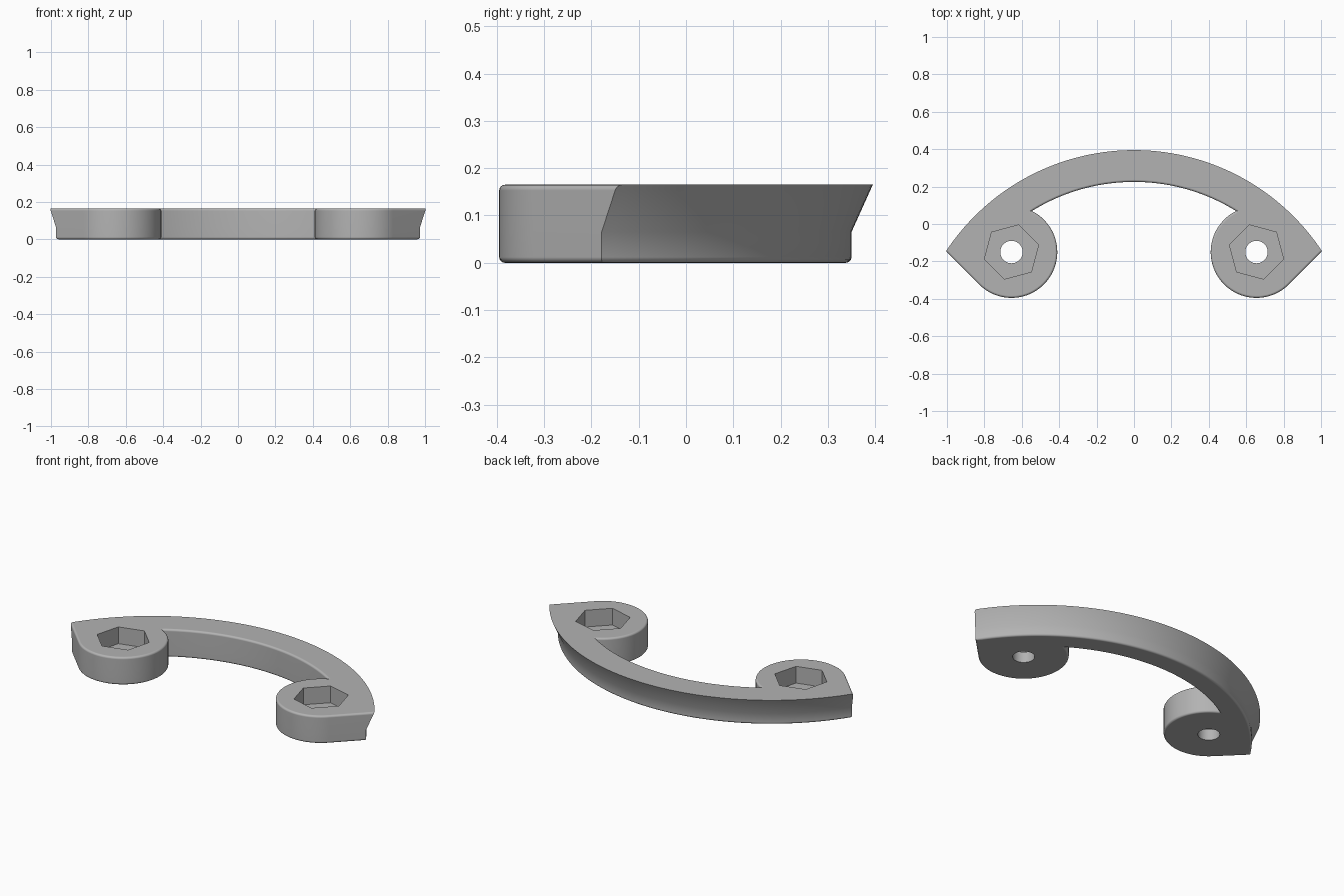
import bpy, bmesh
from math import pi, sin, cos, acos, atan2, sqrt, radians
from mathutils import Vector

cube = bpy.data.objects.get("Cube")
if cube:
    bpy.data.objects.remove(cube, do_unlink=True)

HEIGHT, LIP, OVERHANG, FILLET = 0.165, 0.065, 0.045, 0.012
ARC = Vector((0, -0.81))         # shared centre of both arcs of the grip
R_OUT, R_IN = 1.205, 1.035
BOSS, R_BOSS = Vector((0.655, -0.15)), 0.245

grey = bpy.data.materials.new("grey plastic")
grey.use_nodes = True
colour = (0.45, 0.45, 0.45, 1)
grey.diffuse_color = colour
grey.node_tree.nodes["Principled BSDF"].inputs["Base Color"].default_value = colour


def arc(centre, r, a0, a1, n):
    return [centre + r * Vector((cos(a0 + (a1 - a0) * k / n), sin(a0 + (a1 - a0) * k / n)))
            for k in range(n + 1)]


def outline(out_inset, in_inset):
    """Closed outline: outer arc, pointed tips, round bosses, inner arc."""
    ro, ri, rb = R_OUT - out_inset, R_IN + in_inset, R_BOSS - in_inset
    # corner where the boss meets the inner arc
    to_arc = ARC - BOSS
    d = to_arc.length
    corner = atan2(to_arc.y, to_arc.x) + 2 * pi - acos((rb * rb + d * d - ri * ri) / (2 * rb * d))
    v = BOSS + rb * Vector((cos(corner), sin(corner))) - ARC
    inner = arc(ARC, ri, pi / 2, atan2(v.y, v.x), 24)
    boss = arc(BOSS, rb, corner, radians(315), 40)
    # tip where the straight flank meets the outer arc
    flank = Vector((1, 1)).normalized()
    p = boss[-1] - ARC
    b = p.dot(flank)
    tip = p + flank * (-b + sqrt(b * b - p.length_squared + ro * ro))
    outer = arc(ARC, ro, atan2(tip.y, tip.x), pi / 2, 40)
    half = inner + boss[1:] + outer
    return half + [Vector((-q.x, q.y)) for q in reversed(half[1:-1])]


# Layers from bottom to top: height, outer inset, inner inset
steps = [k * pi / 8 for k in range(5)]
layers = [(FILLET * (1 - sin(t)), OVERHANG + FILLET * (1 - cos(t)), FILLET * (1 - cos(t)))
          for t in reversed(steps)]
layers.append((LIP, OVERHANG, 0))
for t in steps:
    z = HEIGHT - FILLET * (1 - sin(t))
    layers.append((z, OVERHANG * (HEIGHT - z) / (HEIGHT - LIP), FILLET * (1 - cos(t))))

# Handle body: skin the layers and cap both ends
bm = bmesh.new()
rings = [[bm.verts.new((p.x, p.y, z)) for p in outline(o, i)] for z, o, i in layers]
for low, high in zip(rings, rings[1:]):
    for k in range(len(low)):
        j = (k + 1) % len(low)
        bm.faces.new((low[k], low[j], high[j], high[k]))
bm.faces.new(rings[0])
bm.faces.new(rings[-1])
bmesh.ops.recalc_face_normals(bm, faces=bm.faces)
mesh = bpy.data.meshes.new("handle")
bm.to_mesh(mesh)
bm.free()
mesh.materials.append(grey)
handle = bpy.data.objects.new("handle", mesh)
bpy.context.collection.objects.link(handle)


def cut(name, sides, radius, x, z0, z1, turn):
    """Cut a straight hole into the handle."""
    bpy.ops.mesh.primitive_cylinder_add(vertices=sides, radius=radius, depth=z1 - z0,
                                        location=(x, BOSS.y, (z0 + z1) / 2), rotation=(0, 0, turn))
    cutter = bpy.context.object
    cutter.name = name
    cutter.hide_render = True
    cutter.data.materials.append(grey)
    mod = handle.modifiers.new(name, 'BOOLEAN')
    mod.operation, mod.solver, mod.object = 'DIFFERENCE', 'EXACT', cutter
    bpy.context.view_layer.objects.active = handle
    bpy.ops.object.modifier_apply(modifier=name)
    bpy.data.objects.remove(cutter, do_unlink=True)


# Hexagonal nut pockets and bolt holes in both bosses
for side in (-1, 1):
    cut("nut_pocket", 6, 0.15, side * BOSS.x, LIP, 0.3, side * radians(15))
    cut("bolt_hole", 40, 0.06, side * BOSS.x, -0.1, 0.3, 0)

bpy.ops.object.select_all(action='DESELECT')
handle.select_set(True)
bpy.context.view_layer.objects.active = handle
bpy.ops.object.shade_smooth_by_angle(angle=radians(28))
normals = handle.modifiers.new("flat_caps", 'WEIGHTED_NORMAL')
normals.keep_sharp = True
